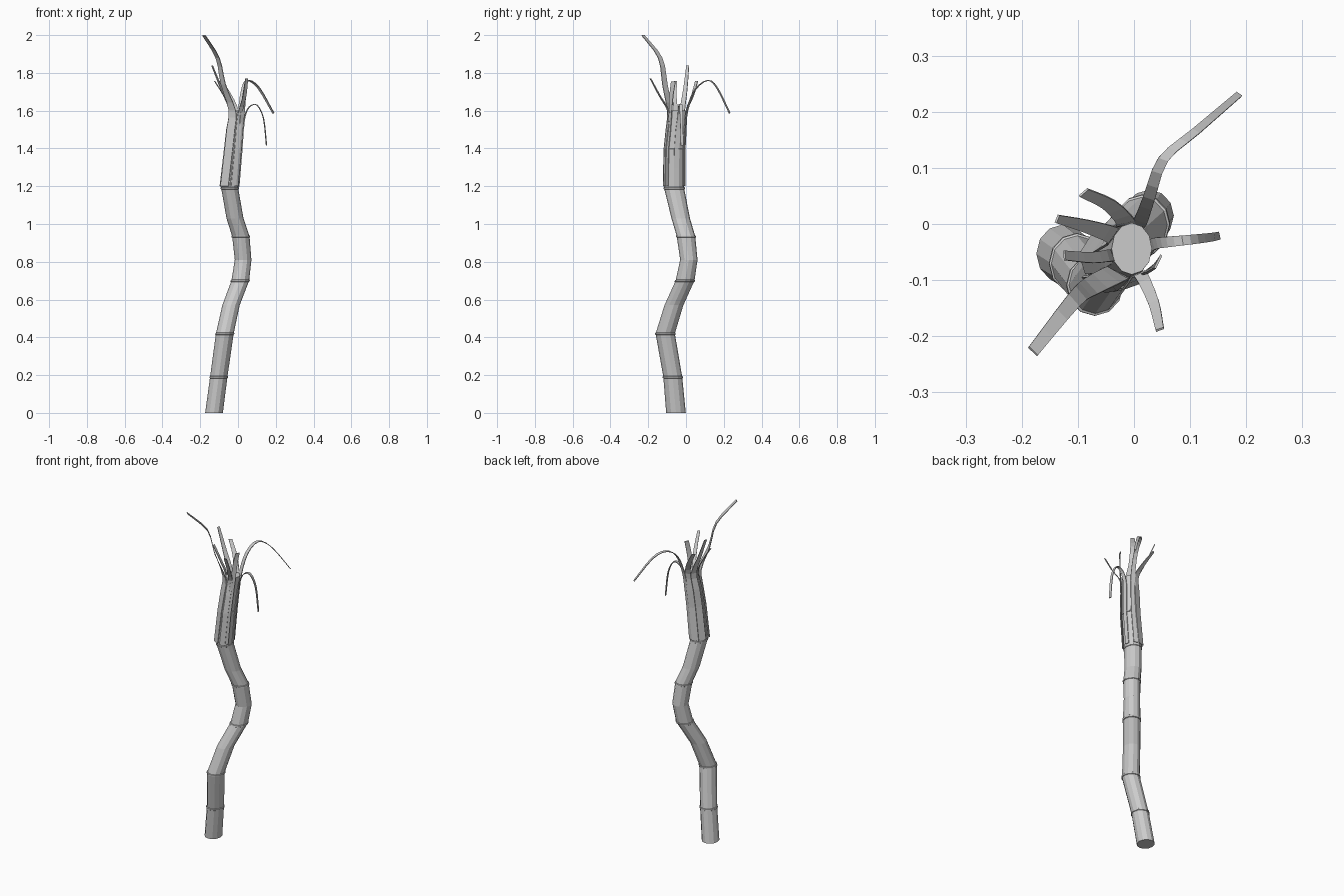
import bpy, bmesh
from math import cos, sin, atan2, pi
from mathutils import Vector

if "Cube" in bpy.data.objects:
    bpy.data.objects.remove(bpy.data.objects["Cube"])

SIDES = 12
# Stalk centre line: z, x, y, x radius, y radius, has node ring
STALK = [
    (0.00, -0.127, -0.053, .047, .052, 0),
    (0.19, -0.102, -0.070, .046, .050, 1),
    (0.42, -0.070, -0.110, .047, .051, 1),
    (0.57, -0.037, -0.064, .046, .050, 0),
    (0.70, 0.012, -0.005, .047, .050, 1),
    (0.81, 0.027, 0.015, .044, .046, 0),
    (0.935, 0.015, 0.000, .046, .049, 1),
    (1.03, -0.016, -0.028, .045, .049, 0),
    (1.19, -0.044, -0.063, .045, .053, 1),
    (1.395, -0.023, -0.061, .041, .051, 1),
    (1.60, -0.004, -0.044, .036, .046, 0),
]


def stalk_at(z):
    """Interpolated x, y, rx, ry of the stalk."""
    z = min(max(z, 0), 1.6)
    for a, b in zip(STALK, STALK[1:]):
        if z <= b[0]:
            t = (z - a[0]) / (b[0] - a[0])
            return [a[i] + (b[i] - a[i]) * t for i in range(1, 5)]


def finish(bm, name):
    me = bpy.data.meshes.new(name)
    bm.to_mesh(me)
    bm.free()
    ob = bpy.data.objects.new(name, me)
    bpy.context.collection.objects.link(ob)
    return ob


def build_stalk():
    levels = []
    for z, *_, node in STALK:
        if node:
            levels += [(z - .007, 1), (z - .005, 1.07), (z + .003, 1.07), (z + .005, 1)]
        else:
            levels.append((z, 1))
    bm = bmesh.new()
    rings = []
    for z, s in levels:
        x, y, rx, ry = stalk_at(z)
        rings.append([bm.verts.new((x + rx * s * cos(2 * pi * i / SIDES),
                                    y + ry * s * sin(2 * pi * i / SIDES), z))
                      for i in range(SIDES)])
    for a, b in zip(rings, rings[1:]):
        for i in range(SIDES):
            j = (i + 1) % SIDES
            bm.faces.new((a[i], a[j], b[j], b[i]))
    bm.faces.new(rings[0][::-1])
    bm.faces.new(rings[-1])
    finish(bm, "stalk")


def smooth_path(pts, steps=3):
    """Catmull-Rom curve through the points."""
    p = [2 * pts[0] - pts[1]] + pts + [2 * pts[-1] - pts[-2]]
    out = []
    for a, b, c, d in zip(p, p[1:], p[2:], p[3:]):
        for k in range(steps):
            t = k / steps
            out.append(.5 * (2 * b + (c - a) * t + (2 * a - 5 * b + 4 * c - d) * t * t
                             + (3 * b - a - 3 * c + d) * t ** 3))
    return out + [pts[-1]]


def build_leaf(name, w0, w1, free):
    """Ribbon leaf: sheath hugging the stalk, then a free arching blade."""
    free = [Vector(p) for p in free]
    cx, cy, rx, ry = stalk_at(1.6)
    ang = atan2((free[0].y - cy) / ry, (free[0].x - cx) / rx)
    sheath = []
    for z in (1.2, 1.3, 1.395, 1.5):
        x, y, rx, ry = stalk_at(z)
        sheath.append(Vector((x + 1.06 * rx * cos(ang), y + 1.06 * ry * sin(ang), z)))
    path = sheath + smooth_path([sheath[-1]] + free)[1:]
    bm = bmesh.new()
    prev = None
    for i, p in enumerate(path):
        x, y, _, _ = stalk_at(p.z)
        r = Vector((p.x - x, p.y - y, 0)).normalized()
        t = max(0, (i - 3) / (len(path) - 4))
        side = Vector((-r.y, r.x, 0)) * (w0 + (w1 - w0) * t) / 2
        row = (bm.verts.new(p - side), bm.verts.new(p + side))
        if prev:
            bm.faces.new((prev[0], prev[1], row[1], row[0]))
        prev = row
    ob = finish(bm, name)
    mod = ob.modifiers.new("thickness", "SOLIDIFY")
    mod.thickness = 0.004
    mod.offset = 0


build_stalk()

# Leaves: name, base width, tip width, free path
LEAVES = [
    ("leaf_tall", .050, .022, [(-.03, -.088, 1.6), (-.078, -.112, 1.74),
                               (-.108, -.137, 1.88), (-.180, -.227, 1.998)]),
    ("leaf_arching_back", .028, .012, [(.012, .006, 1.6), (.027, .047, 1.71), (.052, .115, 1.76),
                                       (.11, .165, 1.72), (.187, .231, 1.587)]),
    ("leaf_drooping_right", .022, .014, [(.036, -.035, 1.57), (.06, -.032, 1.62), (.1, -.028, 1.63),
                                         (.135, -.024, 1.56), (.151, -.021, 1.415)]),
    ("leaf_front", .028, .015, [(.012, -.09, 1.59), (.035, -.14, 1.68), (.046, -.188, 1.77)]),
    ("leaf_upright", .026, .026, [(.025, -.082, 1.6), (.033, -.077, 1.68), (.043, -.067, 1.755)]),
    ("leaf_left", .025, .017, [(-.04, -.056, 1.6), (-.075, -.06, 1.68), (-.124, -.056, 1.757)]),
    ("leaf_left_back", .042, .015, [(-.038, -.02, 1.6), (-.085, -.004, 1.71), (-.137, .009, 1.838)]),
    ("leaf_back", .040, .020, [(-.015, .004, 1.6), (-.045, .035, 1.68), (-.09, .056, 1.757)]),
]
for leaf in LEAVES:
    build_leaf(*leaf)
